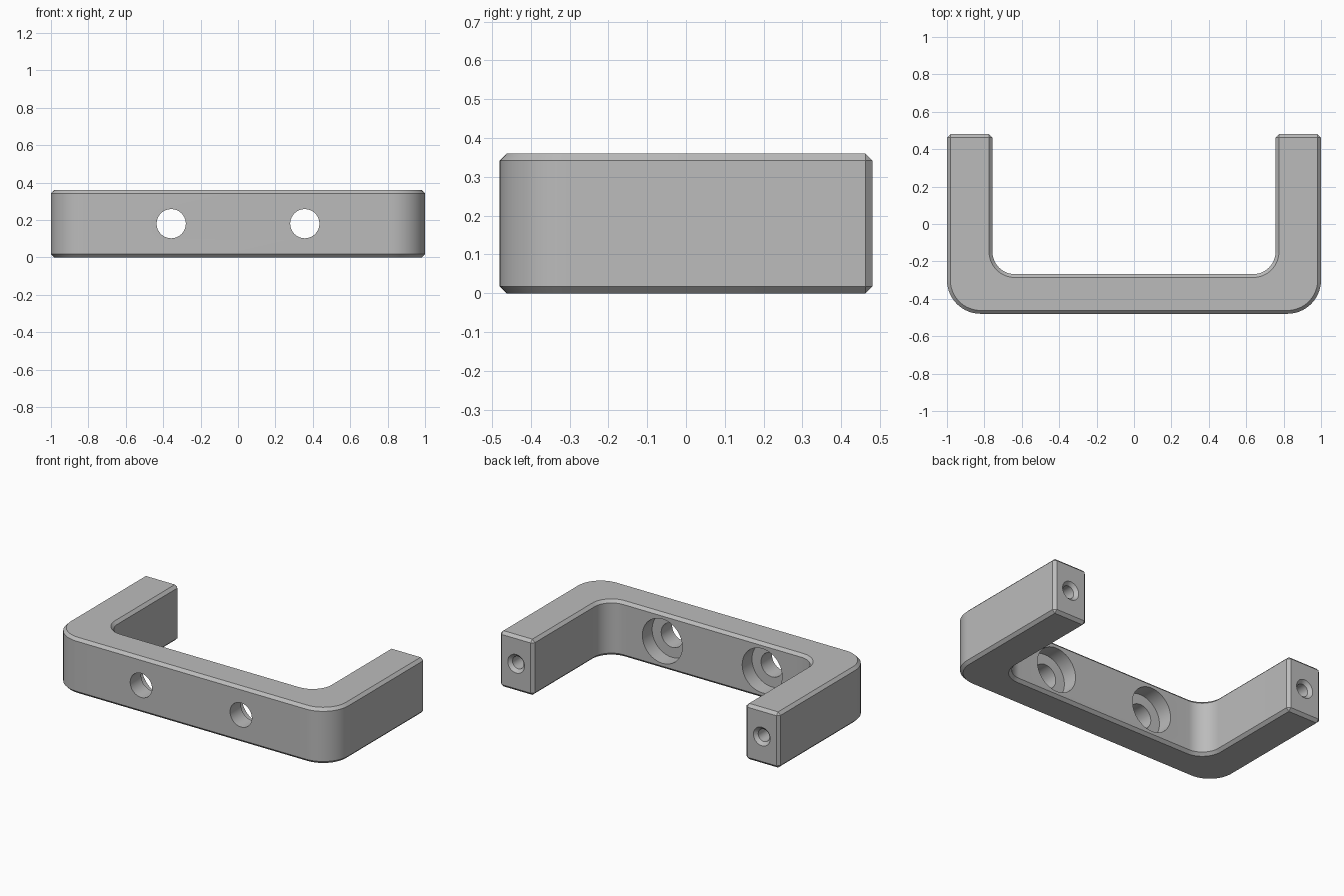
import bpy, bmesh, math
from mathutils import Vector, Matrix

cube = bpy.data.objects.get("Cube")
if cube:
    bpy.data.objects.remove(cube, do_unlink=True)

HALF_W, HALF_D, HEIGHT = 1.0, 0.48, 0.36
INNER_X, INNER_Y = 0.757, -0.268
OUTER_R, INNER_R, CHAMFER = 0.18, 0.12, 0.018
MID = HEIGHT / 2

grey = bpy.data.materials.new("satin grey")
grey.use_nodes = True
colour = (0.5, 0.5, 0.5, 1)
grey.diffuse_color = colour
grey.node_tree.nodes["Principled BSDF"].inputs["Base Color"].default_value = colour


def new_object(name, bm):
    bmesh.ops.recalc_face_normals(bm, faces=bm.faces)
    mesh = bpy.data.meshes.new(name)
    bm.to_mesh(mesh)
    bm.free()
    mesh.materials.append(grey)
    obj = bpy.data.objects.new(name, mesh)
    bpy.context.collection.objects.link(obj)
    return obj


def corner(cx, cy, r, start, end, steps=16):
    """Points of a rounded corner, angles in degrees."""
    angles = [math.radians(start + (end - start) * i / steps) for i in range(steps + 1)]
    return [(cx + r * math.cos(a), cy + r * math.sin(a)) for a in angles]


def turned_cutter(name, x, profile, sides=48):
    """Solid turned around the y direction from (y, radius) pairs."""
    bm = bmesh.new()
    rings = []
    for y, r in profile:
        turn = [2 * math.pi * i / sides for i in range(sides)]
        rings.append([bm.verts.new((x + r * math.cos(a), y, MID + r * math.sin(a))) for a in turn])
    for a, b in zip(rings, rings[1:]):
        for i in range(sides):
            j = (i + 1) % sides
            bm.faces.new((a[i], a[j], b[j], b[i]))
    bm.faces.new(rings[0])
    bm.faces.new(rings[-1])
    obj = new_object(name, bm)
    obj.hide_render = True
    return obj


# U-shaped bracket: right half of the outline, then its mirror
half = corner(HALF_W - OUTER_R, OUTER_R - HALF_D, OUTER_R, -90, 0)
half += [(HALF_W, HALF_D), (INNER_X, HALF_D)]
half += corner(INNER_X - INNER_R, INNER_Y + INNER_R, INNER_R, 0, -90)
outline = half + [(-x, y) for x, y in reversed(half)]

bm = bmesh.new()
base = bm.faces.new([bm.verts.new((x, y, 0)) for x, y in outline])
raised = bmesh.ops.extrude_face_region(bm, geom=[base])
bmesh.ops.translate(bm, vec=(0, 0, HEIGHT),
                    verts=[v for v in raised["geom"] if isinstance(v, bmesh.types.BMVert)])
bracket = new_object("bracket", bm)

# Chamfer on every sharp edge
bevel = bracket.modifiers.new("chamfer", "BEVEL")
bevel.width = CHAMFER
bevel.segments = 1
bevel.limit_method = "ANGLE"
bevel.angle_limit = math.radians(40)

# Counterbored mounting holes and countersunk blind holes in the leg ends
cutters = []
for side, s in (("left", 1), ("right", -1)):
    cutters.append(turned_cutter(side + "_mounting_hole_cutter", s * 0.357,
        [(-0.6, 0.078), (INNER_Y - 0.1, 0.078), (INNER_Y - 0.1, 0.143), (-0.1, 0.143)]))
    cutters.append(turned_cutter(side + "_end_hole_cutter", s * (HALF_W + INNER_X) / 2,
        [(0.18, 0.04), (HALF_D - 0.02, 0.04), (HALF_D, 0.06), (0.52, 0.1)]))

for cutter in cutters:
    mod = bracket.modifiers.new(cutter.name, "BOOLEAN")
    mod.operation = "DIFFERENCE"
    mod.solver = "EXACT"
    mod.object = cutter

# Apply the cuts, drop the cutters, smooth the round walls
bpy.ops.object.select_all(action="DESELECT")
bracket.select_set(True)
bpy.context.view_layer.objects.active = bracket
for mod in list(bracket.modifiers):
    bpy.ops.object.modifier_apply(modifier=mod.name)
for cutter in cutters:
    bpy.data.objects.remove(cutter, do_unlink=True)
bpy.ops.object.shade_smooth_by_angle(angle=math.radians(30))
